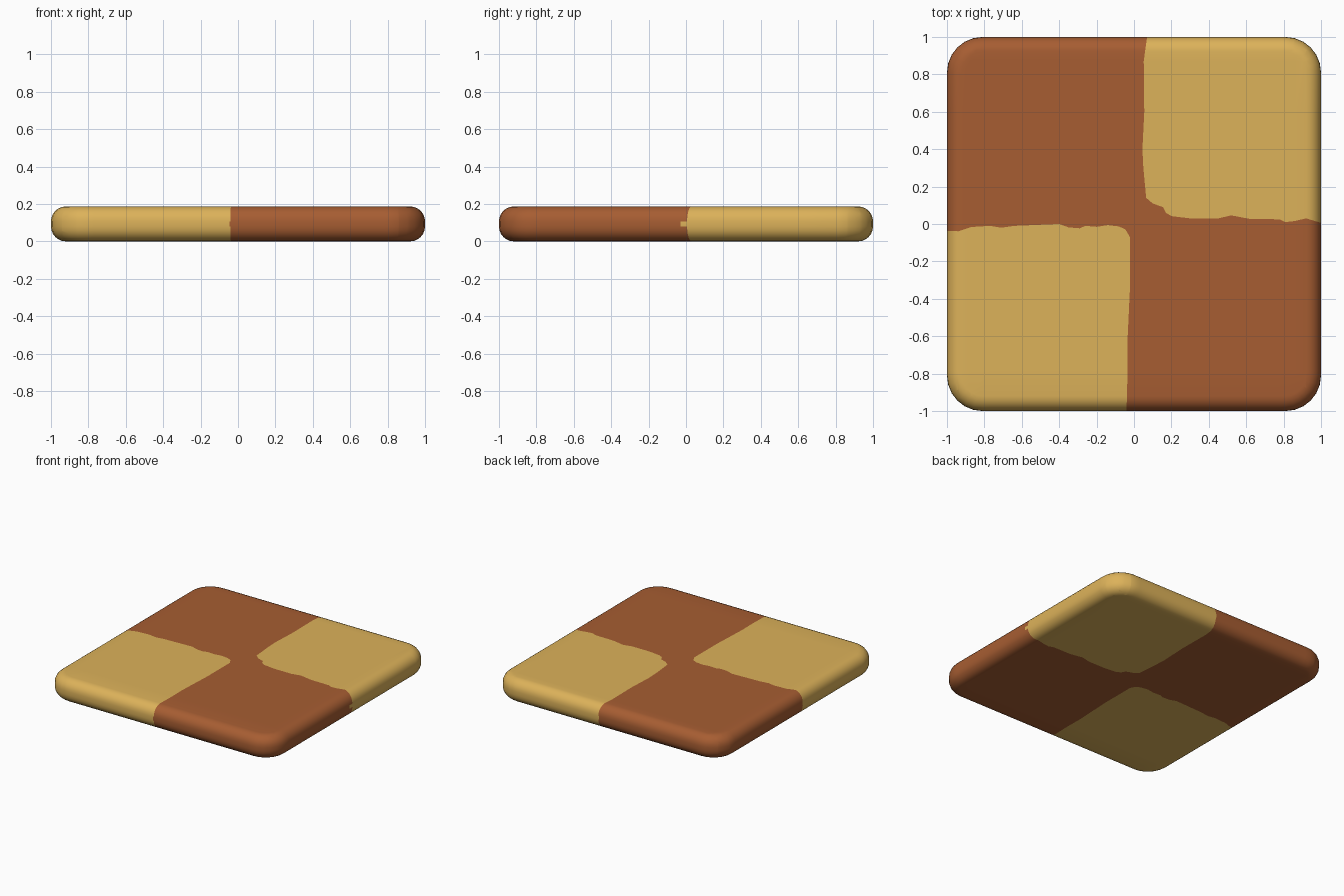
import bpy, bmesh, math
from mathutils import Vector

if "Cube" in bpy.data.objects:
    bpy.data.objects.remove(bpy.data.objects["Cube"])

H, CORNER, EDGE, SEG = 0.187, 0.19, 0.08, 6

# wavy borders of the two pale squares (x, y), from one rim to the other
BACK_RIGHT = [(1.1, 0.0), (1, .006), (.92, .03), (.86, .016), (.81, .01), (.78, .025), (.62, .027),
              (.52, .046), (.45, .03), (.3, .03), (.2, .042), (.17, .06), (.155, .09),
              (.1, .11), (.065, .14), (.05, .3), (.045, .4), (.055, .6), (.052, .87),
              (.06, .93), (.07, 1), (.071, 1.1)]
FRONT_LEFT = [(-1.1, -.034), (-1, -.036), (-.94, -.039), (-.87, -.016), (-.77, -.01), (-.71, -.02),
              (-.64, -.01), (-.4, 0), (-.35, -.018), (-.29, -.023), (-.26, -.01), (-.2, -.015),
              (-.14, -.006), (-.08, -.013), (-.045, -.03), (-.022, -.07), (-.022, -.35),
              (-.036, -.65), (-.034, -.78), (-.04, -1), (-.041, -1.1)]


def material(name, rgb):
    m = bpy.data.materials.new(name)
    m.diffuse_color = (*rgb, 1)
    m.use_nodes = True
    m.node_tree.nodes["Principled BSDF"].inputs["Base Color"].default_value = m.diffuse_color
    return m


def inside(x, y, poly):
    hit = False
    for (x0, y0), (x1, y1) in zip(poly, poly[1:] + poly[:1]):
        if (y0 > y) != (y1 > y) and x < x0 + (y - y0) * (x1 - x0) / (y1 - y0):
            hit = not hit
    return hit


def ring(bm, inset, z):
    """Rounded square outline."""
    r, c, vs = CORNER - inset, 1 - CORNER, []
    for q in range(4):
        sx, sy = ((1, 1), (-1, 1), (-1, -1), (1, -1))[q]
        for i in range(SEG + 1):
            a = math.pi / 2 * (q + i / SEG)
            vs.append(bm.verts.new((sx * c + r * math.cos(a), sy * c + r * math.sin(a), z)))
    return vs


def cut(bm, faces, co, no):
    geom = list({e for f in faces for v in f.verts for e in [v]} | {e for f in faces for e in f.edges}) + list(faces)
    bmesh.ops.bisect_plane(bm, geom=geom, dist=1e-5, plane_co=co, plane_no=no)


# rounded slab: stacked rings with a soft rim
bm = bmesh.new()
rings = []
for side in (-1, 1):
    for i in range(SEG + 1):
        a = math.pi / 2 * (i / SEG if side > 0 else 1 - i / SEG)
        z = EDGE * (1 - math.sin(a))
        rings.append(ring(bm, EDGE * (1 - math.cos(a)), H - z if side > 0 else z))
for lo, hi in zip(rings, rings[1:]):
    n = len(lo)
    for i in range(n):
        j = (i + 1) % n
        bm.faces.new((lo[i], lo[j], hi[j], hi[i]))
bm.faces.new(rings[-1])
bm.faces.new(rings[0][::-1])

# cut the wavy borders straight down through the slab, strip by strip
for path in (BACK_RIGHT, FRONT_LEFT):
    for p, q in zip(path, path[1:]):
        k = 0 if abs(q[0] - p[0]) > abs(q[1] - p[1]) else 1
        axis = Vector((1 - k, k, 0))
        for end in (p, q):
            cut(bm, bm.faces[:], Vector((*end, 0)), axis)
        a, b = sorted((p[k], q[k]))
        strip = [f for f in bm.faces if a < f.calc_center_median()[k] < b]
        if strip:
            cut(bm, strip, Vector((*p, 0)), Vector((q[1] - p[1], p[0] - q[0], 0)).normalized())

# colour the squares
pale = (BACK_RIGHT + [(1.1, 1.1)], FRONT_LEFT + [(-1.1, -1.1)])
for f in bm.faces:
    c = f.calc_center_median()
    f.material_index = int(any(inside(c.x, c.y, p) for p in pale))

mesh = bpy.data.meshes.new("checker_biscuit")
bm.to_mesh(mesh)
bm.free()
mesh.materials.append(material("cocoa brown", (.385, .110, .032)))
mesh.materials.append(material("butter yellow", (.72, .445, .102)))
obj = bpy.data.objects.new("checker_biscuit", mesh)
bpy.context.collection.objects.link(obj)
bpy.context.view_layer.objects.active = obj
obj.select_set(True)
bpy.ops.object.shade_smooth_by_angle(angle=math.radians(35))
